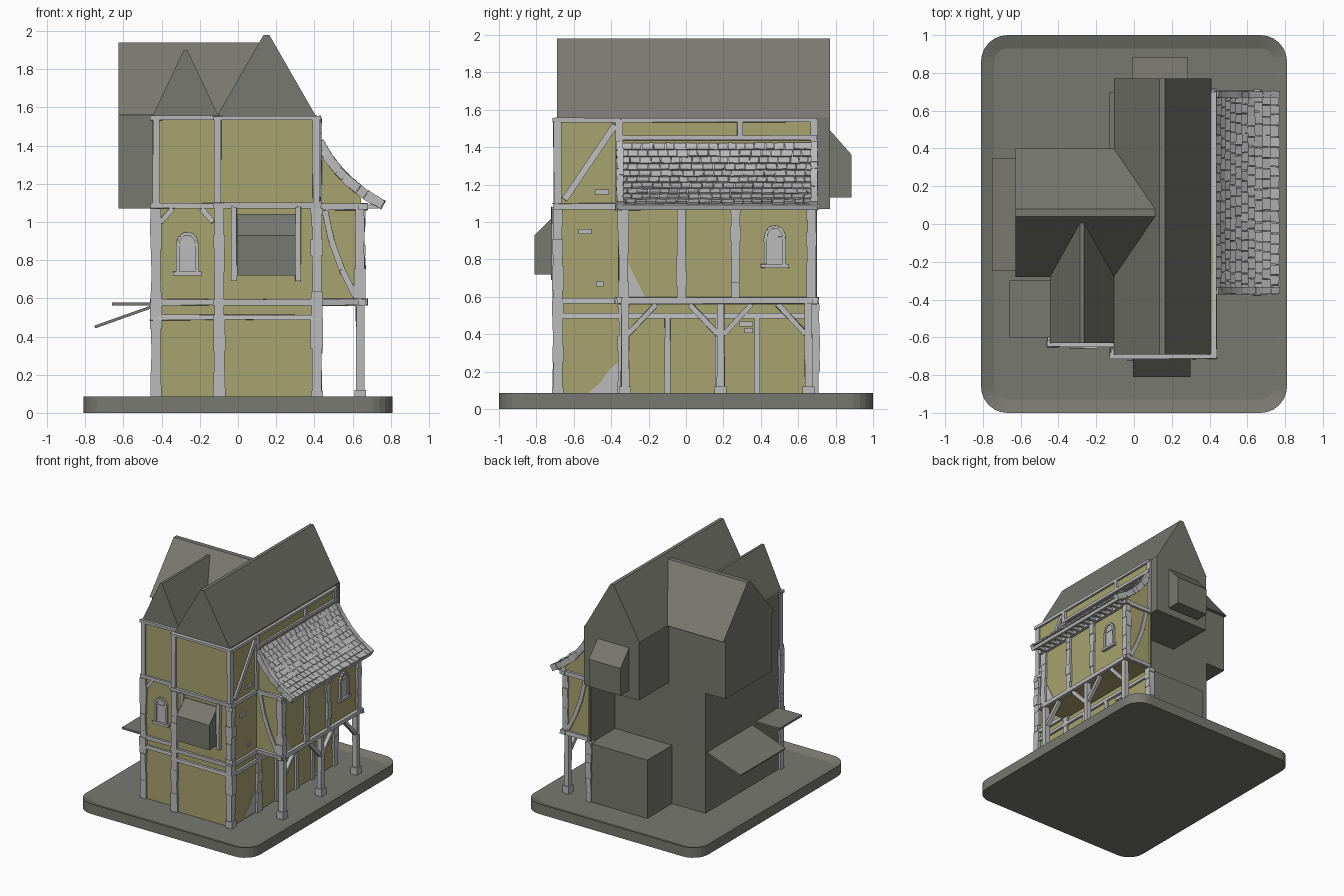
import bpy, bmesh, math, random
from mathutils import Vector, Matrix
from mathutils.geometry import interpolate_bezier

random.seed(4)
cube = bpy.data.objects.get("Cube")
if cube:
    bpy.data.objects.remove(cube, do_unlink=True)


def material(name, rgb):
    m = bpy.data.materials.new(name)
    m.use_nodes = True
    m.diffuse_color = (*rgb, 1)
    m.node_tree.nodes["Principled BSDF"].inputs["Base Color"].default_value = (*rgb, 1)
    return m


SLATE = material("dark_grey", (0.19, 0.19, 0.165))
PLASTER = material("yellow_plaster", (0.39, 0.37, 0.16))
PALE = material("pale_grey", (0.5, 0.5, 0.5))
FRONT, RIGHT, BACK = Vector((0, -1, 0)), Vector((1, 0, 0)), Vector((0, 1, 0))
UP = Vector((0, 0, 1))


def finish(name, bm, mat):
    bmesh.ops.recalc_face_normals(bm, faces=bm.faces)
    me = bpy.data.meshes.new(name)
    bm.to_mesh(me)
    bm.free()
    me.materials.append(mat)
    ob = bpy.data.objects.new(name, me)
    bpy.context.collection.objects.link(ob)


def box(bm, x0, x1, y0, y1, z0, z1):
    mid = Vector((x0 + x1, y0 + y1, z0 + z1)) / 2
    mat = Matrix.Translation(mid) @ Matrix.Diagonal((x1 - x0, y1 - y0, z1 - z0, 1))
    bmesh.ops.create_cube(bm, size=1, matrix=mat)


def prism(bm, pts, axis, a, b):
    """Extrude a flat outline along an axis from a to b; returns the end cap."""
    place = {"x": lambda u, v, t: (t, u, v), "y": lambda u, v, t: (u, t, v),
             "z": lambda u, v, t: (u, v, t)}[axis]
    lo = [bm.verts.new(place(u, v, a)) for u, v in pts]
    hi = [bm.verts.new(place(u, v, b)) for u, v in pts]
    for i in range(len(pts)):
        j = (i + 1) % len(pts)
        bm.faces.new((lo[i], lo[j], hi[j], hi[i]))
    bm.faces.new(lo[::-1])
    return bm.faces.new(hi)


def beam(bm, p, q, w, d, n, rough=0.003):
    """Slightly uneven timber from p to q, w wide and d deep along normal n."""
    p, q = Vector(p), Vector(q)
    ax = (q - p).normalized()
    side = ax.cross(n).normalized()
    rot = Matrix((side, ax, n)).transposed().to_4x4()
    mat = Matrix.Translation((p + q) / 2) @ rot @ Matrix.Diagonal((w, (q - p).length, d, 1))
    for v in bmesh.ops.create_cube(bm, size=1, matrix=mat)["verts"]:
        v.co += Vector([random.uniform(-rough, rough) for _ in range(3)])


def quoins(bm, x, y, z0, z1, r=0.027):
    """Stack of uneven stones."""
    z = z0
    while z < z1 - 0.01:
        top = min(z1, z + random.uniform(0.05, 0.09))
        a, b = (r + random.uniform(-0.004, 0.006) for _ in range(2))
        box(bm, x - a, x + a, y - b, y + b, z, top)
        z = top


# Rounded base with a raised rim
bm = bmesh.new()
outline = []
for k, (sx, sy) in enumerate([(1, 1), (-1, 1), (-1, -1), (1, -1)]):
    for s in range(7):
        t = (k + s / 6) * math.pi / 2
        outline.append((sx * 0.67 + 0.14 * math.cos(t), sy * 0.86 + 0.14 * math.sin(t)))
cap = prism(bm, outline, "z", 0, 0.085)
bmesh.ops.recalc_face_normals(bm, faces=bm.faces)
bmesh.ops.inset_region(bm, faces=[cap], thickness=0.07)
bmesh.ops.translate(bm, verts=cap.verts, vec=(0, 0, -0.025))
finish("base", bm, SLATE)

# Main masses
bm = bmesh.new()
box(bm, -0.44, -0.1, -0.625, 0.37, 0.05, 1.56)
box(bm, -0.1, 0.41, -0.685, 0.37, 0.05, 1.56)
box(bm, -0.1, 0.41, 0.36, 0.77, 1.07, 1.56)
box(bm, -0.13, 0.41, 0.36, 0.7, 0.05, 0.55)
box(bm, -0.625, -0.43, -0.25, 0.37, 1.07, 1.56)
box(bm, 0.4, 0.41, 0.36, 0.69, 0.54, 1.08)
finish("house_body", bm, SLATE)

# Steep gabled roofs with narrow flat ridges
def gable(name, axis, lo, hi, top, a, b, ridge=0.015):
    bm = bmesh.new()
    m = (lo + hi) / 2
    prism(bm, [(lo, 1.56), (hi, 1.56), (m + ridge, top), (m - ridge, top)], axis, a, b)
    finish(name, bm, SLATE)


gable("main_roof", "y", -0.107, 0.405, 1.98, -0.69, 0.77)
gable("front_wing_roof", "y", -0.445, -0.105, 1.9, -0.63, 0.04, 0.01)
gable("cross_wing_roof", "x", -0.28, 0.4, 1.94, -0.627, 0.11, 0.02)

# Projecting bays and awnings
bm = bmesh.new()
prism(bm, [(-0.68, 0.72), (-0.81, 0.72), (-0.81, 0.93), (-0.7, 1.04), (-0.68, 1.04)],
      "x", -0.005, 0.3)
finish("front_bay", bm, SLATE)
bm = bmesh.new()
prism(bm, [(0.76, 1.13), (0.885, 1.13), (0.885, 1.36), (0.77, 1.49), (0.76, 1.49)],
      "x", -0.01, 0.285)
finish("back_bay", bm, SLATE)
bm = bmesh.new()
slope = Vector((-0.31, 0, -0.11))
beam(bm, (-0.44, 0.05, 0.56), Vector((-0.44, 0.05, 0.56)) + slope, 0.6, 0.015,
     slope.cross(BACK).normalized(), 0)
box(bm, -0.66, -0.43, -0.6, -0.3, 0.562, 0.578)
finish("awnings", bm, SLATE)

# Plaster facing on the front and left walls
bm = bmesh.new()
box(bm, -0.44, -0.1, -0.633, -0.625, 0.06, 1.555)
box(bm, -0.1, 0.418, -0.693, -0.685, 0.06, 1.555)
box(bm, 0.41, 0.418, -0.685, 0.7, 0.06, 1.555)
finish("plaster_walls", bm, PLASTER)

# Side extension below a sweeping lean-to roof
curve = interpolate_bezier(Vector((0.425, 1.42)), Vector((0.49, 1.29)),
                           Vector((0.6, 1.17)), Vector((0.76, 1.09)), 11)
bm = bmesh.new()
under = [(p.x, p.y - 0.02) for p in curve if p.x < 0.64]
prism(bm, [(0.412, 0.56), (0.645, 0.56), (0.645, 1.12)] + under[::-1] + [(0.412, 1.4)],
      "y", -0.35, 0.685)
finish("side_extension", bm, PLASTER)

bm = bmesh.new()
prism(bm, [tuple(p) for p in curve] + [(p.x - 0.008, p.y - 0.025) for p in curve[::-1]],
      "y", -0.36, 0.695)
finish("lean_to_roof", bm, PALE)

bm = bmesh.new()
edges = bmesh.new()
for i, (a, b) in enumerate(zip(curve, curve[1:])):
    p, q = Vector((a.x, 0, a.y)), Vector((b.x, 0, b.y))
    n = BACK.cross(q - p).normalized()
    n = n if n.z > 0 else -n
    y = -0.35
    while y < 0.68:
        w = min(random.uniform(0.045, 0.065) * (0.6 if y < -0.34 and i % 2 else 1), 0.69 - y)
        mid = BACK * (y + w / 2)
        beam(bm, p + mid + n * 0.002, q + mid + n * random.uniform(0.01, 0.016),
             w - 0.004, 0.012, n, 0.002)
        y += w
    for y in (-0.353, 0.685):
        beam(edges, p + BACK * y, q + BACK * y, 0.036, 0.05, n)
for k in range(15):
    y = -0.31 + k * 0.069
    box(edges, 0.64, 0.735, y - 0.012, y + 0.012, 1.07, 1.092)
finish("lean_to_tiles", bm, PALE)
finish("lean_to_edges_and_rafters", edges, PALE)

# Horizontal timbers, one band per storey
bm = bmesh.new()
for z, h in ((0.5, 0.028), (0.58, 0.032), (1.085, 0.03), (1.545, 0.022)):
    beam(bm, (-0.46, -0.635, z), (-0.1, -0.635, z), h, 0.03, FRONT)
    beam(bm, (-0.13, -0.697, z), (0.435, -0.697, z), h, 0.03, FRONT)
    beam(bm, (0.422, -0.7, z), (0.422, 0.7, z), h, 0.03, RIGHT)
beam(bm, (0.422, -0.36, 1.45), (0.422, 0.7, 1.45), 0.025, 0.03, RIGHT)
for z in (0.58, 1.08):
    beam(bm, (0.65, -0.38, z), (0.65, 0.71, z), 0.034, 0.04, RIGHT)
    for y, n in ((-0.355, FRONT), (0.69, BACK)):
        beam(bm, (0.42, y, z), (0.68, y, z), 0.034, 0.03, n)
finish("horizontal_beams", bm, PALE)

# Upright timbers
bm = bmesh.new()
for x, y in ((-0.43, -0.628), (-0.105, -0.688), (0.41, -0.688), (0.41, 0.685)):
    beam(bm, (x, y, 1.09), (x, y, 1.55), 0.036, 0.04, FRONT)
beam(bm, (0.422, -0.355, 1.09), (0.422, -0.355, 1.55), 0.04, 0.03, RIGHT)
beam(bm, (0.422, 0.29, 1.45), (0.422, 0.29, 1.54), 0.03, 0.03, RIGHT)
for x in (-0.022, 0.315):
    beam(bm, (x, -0.7, 0.69), (x, -0.7, 1.08), 0.032, 0.04, FRONT)
for y in (-0.1, 0.17, 0.38):
    beam(bm, (0.422, y, 0.06), (0.422, y, 0.5), 0.03, 0.03, RIGHT)
for y in (-0.325, 0.185, 0.655):
    beam(bm, (0.64, y, 0.06), (0.64, y, 0.57), 0.042, 0.042, RIGHT)
    box(bm, 0.61, 0.67, y - 0.032, y + 0.032, 0.055, 0.12)
finish("posts", bm, PALE)

# Stone corner posts
bm = bmesh.new()
for x, y in ((-0.43, -0.625), (-0.098, -0.685), (0.413, -0.685)):
    quoins(bm, x, y, 0.06, 1.07)
for y in (-0.335, 0.685):
    quoins(bm, 0.412, y, 0.06, 0.56)
for y in (-0.335, -0.025, 0.265, 0.67):
    quoins(bm, 0.638, y, 0.595, 1.07, 0.025)
finish("corner_stones", bm, PALE)

# Diagonal and curved braces
bm = bmesh.new()
beam(bm, (0.422, -0.65, 1.12), (0.422, -0.38, 1.52), 0.032, 0.028, RIGHT)
for y, s in ((-0.31, 1), (0.17, -1), (0.2, 1), (0.64, -1)):
    beam(bm, (0.64, y, 0.4), (0.64, y + s * 0.15, 0.56), 0.028, 0.03, RIGHT)
for x, s in ((-0.405, 1), (-0.13, -1)):
    beam(bm, (x, -0.635, 1.0), (x + s * 0.06, -0.635, 1.07), 0.026, 0.02, FRONT)
bend = [(0.455, 1.06), (0.49, 0.9), (0.545, 0.75), (0.615, 0.61)]
for y, n in ((-0.352, FRONT), (0.687, BACK)):
    for (a, b), (c, d) in zip(bend, bend[1:]):
        beam(bm, (a, y, b), (c, y, d), 0.032, 0.02, n, 0.001)
finish("braces", bm, PALE)

# Arched windows: thin pane, framed arch, sill and glazing bar
def window(name, origin, u, n):
    bm = bmesh.new()
    at = lambda a, z: Vector(origin) + u * a + UP * z
    arch = [at(0.05 * math.cos(t * math.pi / 8), 0.15 + 0.06 * math.sin(t * math.pi / 8))
            for t in range(9)]
    path = [at(0.05, 0.01)] + arch + [at(-0.05, 0.01)]
    pane = bm.faces.new([bm.verts.new(p) for p in path])
    ext = bmesh.ops.extrude_face_region(bm, geom=[pane])["geom"]
    bmesh.ops.translate(bm, verts=[g for g in ext if isinstance(g, bmesh.types.BMVert)],
                        vec=n * 0.008)
    for p, q in zip(path, path[1:]):
        beam(bm, p, q, 0.018, 0.036, n, 0.001)
    beam(bm, at(-0.075, 0), at(0.075, 0), 0.02, 0.05, n, 0.001)
    beam(bm, at(-0.05, 0.15), at(0.05, 0.15), 0.012, 0.026, n, 0.001)
    finish(name, bm, PALE)


window("front_window", (-0.265, -0.633, 0.73), RIGHT, FRONT)
window("side_window", (0.645, 0.475, 0.765), BACK, RIGHT)

# Bare stones and patches where the plaster has fallen
bm = bmesh.new()
for y, z, w in ((-0.54, 0.95, 0.07), (-0.46, 0.67, 0.04), (-0.45, 1.16, 0.075),
                (0.32, 0.455, 0.075), (0.335, 0.42, 0.045)):
    box(bm, 0.412, 0.43, y - w / 2, y + w / 2, z - 0.014, z + 0.014)
prism(bm, [(-0.53, 0.08), (-0.36, 0.08), (-0.36, 0.25), (-0.41, 0.21), (-0.46, 0.14)],
      "x", 0.414, 0.422)
prism(bm, [(-0.31, 0.6), (-0.22, 0.6), (-0.26, 0.68), (-0.31, 0.78)], "x", 0.641, 0.649)
finish("bare_stones", bm, PALE)
